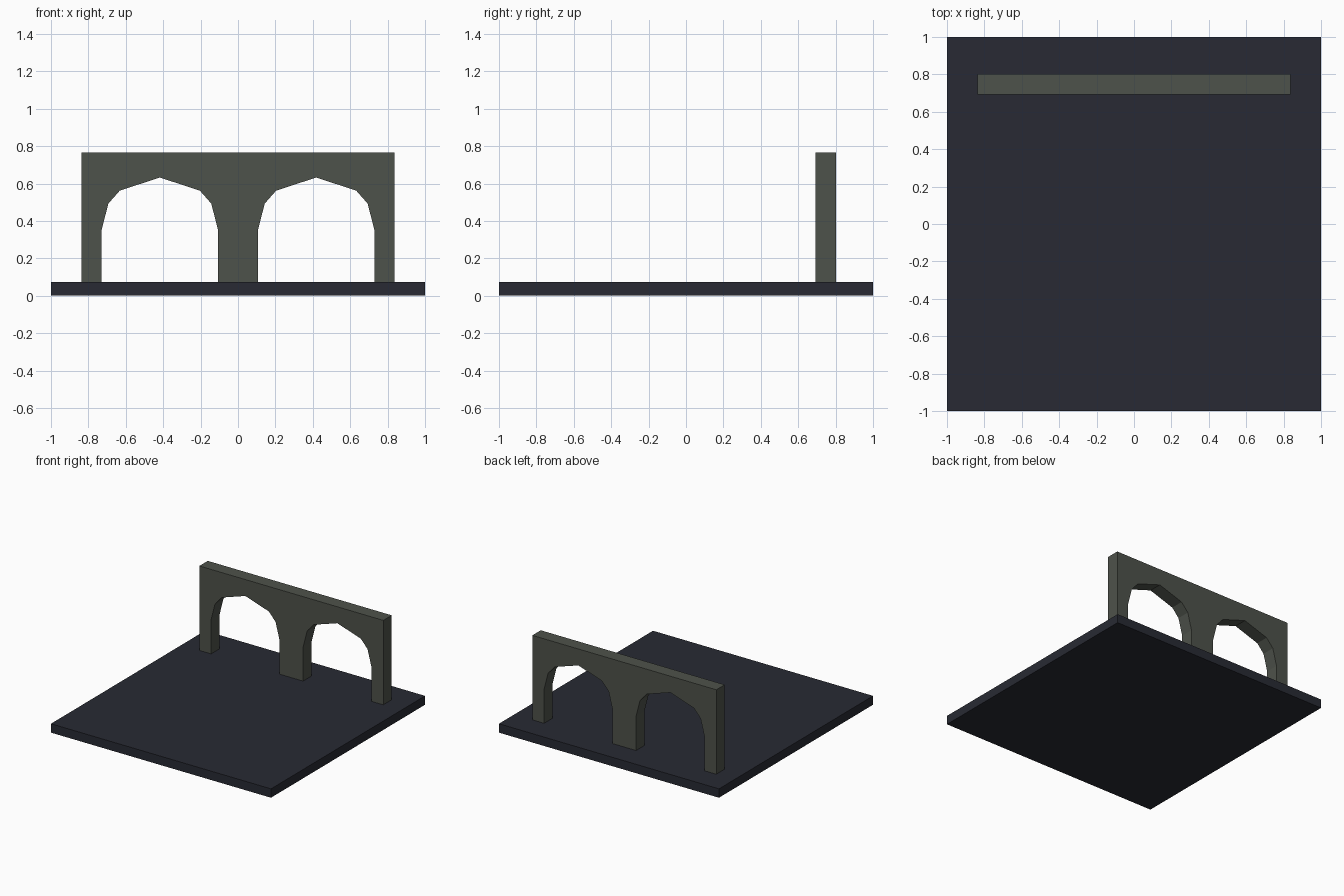
import bpy, bmesh
from mathutils import Vector

if "Cube" in bpy.data.objects:
    bpy.data.objects.remove(bpy.data.objects["Cube"])


def material(name, rgb):
    mat = bpy.data.materials.new(name)
    mat.diffuse_color = (*rgb, 1)
    mat.use_nodes = True
    mat.node_tree.nodes["Principled BSDF"].inputs["Base Color"].default_value = mat.diffuse_color
    return mat


def extruded(name, profile, y0, y1, mat):
    """Extrude an x-z outline along y."""
    bm = bmesh.new()
    face = bm.faces.new([bm.verts.new((x, y0, z)) for x, z in profile])
    ext = bmesh.ops.extrude_face_region(bm, geom=[face])
    verts = [g for g in ext["geom"] if isinstance(g, bmesh.types.BMVert)]
    bmesh.ops.translate(bm, verts=verts, vec=Vector((0, y1 - y0, 0)))
    bmesh.ops.recalc_face_normals(bm, faces=bm.faces)
    mesh = bpy.data.meshes.new(name)
    bm.to_mesh(mesh)
    bm.free()
    mesh.materials.append(mat)
    obj = bpy.data.objects.new(name, mesh)
    bpy.context.collection.objects.link(obj)
    return obj


FLOOR = 0.073   # top of the slab
HALF = 0.836    # half length of the wall
TOP = 0.767     # top of the wall

slate = material("slate", (0.021, 0.023, 0.033))
stone = material("stone", (0.076, 0.084, 0.069))

# Floor slab
extruded("floor_slab", [(-1, 0), (1, 0), (1, FLOOR), (-1, FLOOR)], -1, 1, slate)

# Faceted arch opening: (half width, height) from the foot to the peak
side = [(0.311, FLOOR), (0.311, 0.353), (0.275, 0.493), (0.214, 0.562)]
arch = [(-w, z) for w, z in side] + [(0, 0.632)] + [(w, z) for w, z in reversed(side)]

# Wall with two arched openings
outline = [(-HALF, TOP), (-HALF, FLOOR)]
for centre in (-HALF / 2, HALF / 2):
    outline += [(centre + x, z) for x, z in arch]
outline += [(HALF, FLOOR), (HALF, TOP)]
extruded("arched_wall", outline, 0.692, 0.801, stone)
